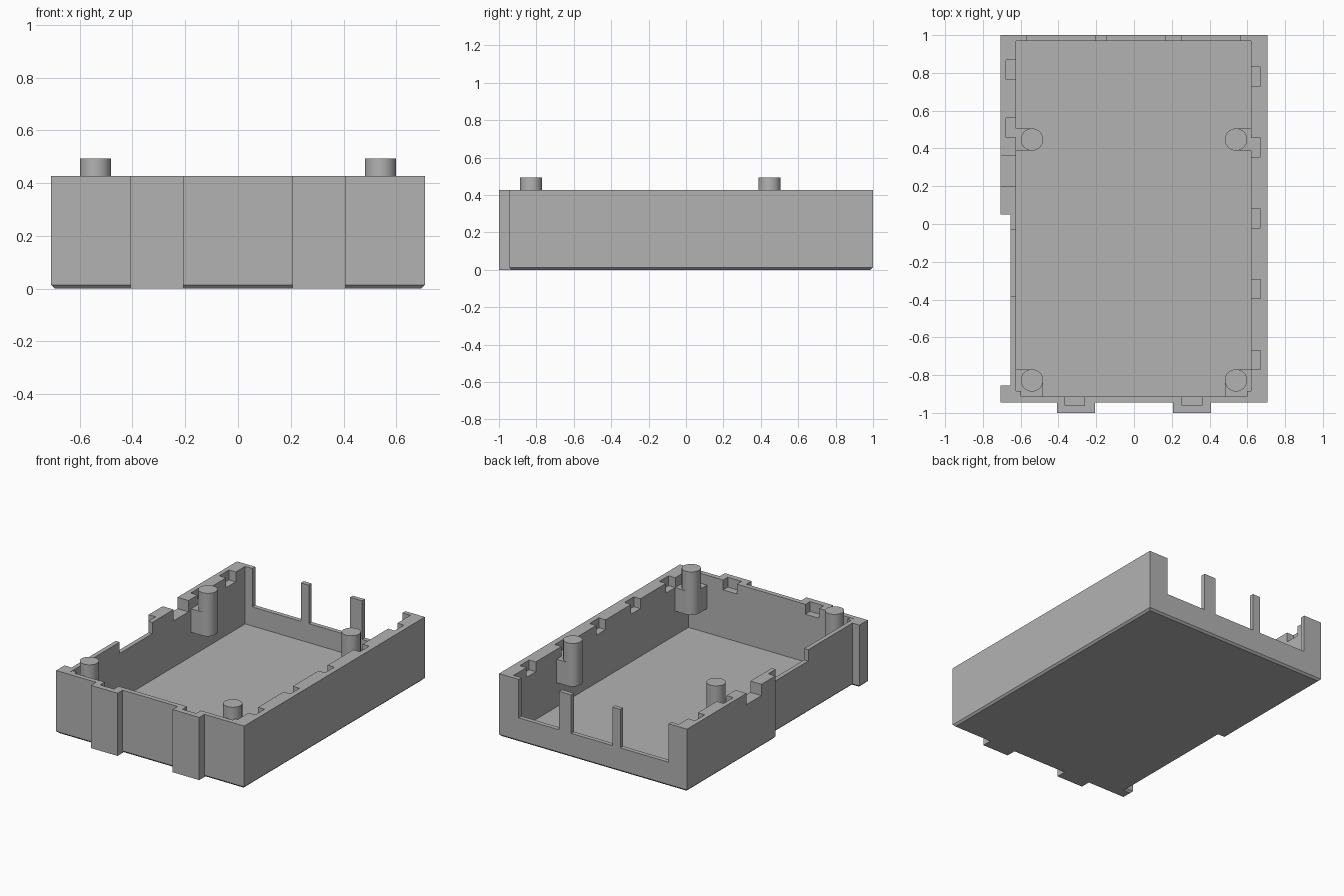
import bpy, bmesh
from math import radians, sin, cos

if "Cube" in bpy.data.objects:
    bpy.data.objects.remove(bpy.data.objects["Cube"])

grey = bpy.data.materials.new("mid grey")
grey.use_nodes = True
GREY = (0.45, 0.45, 0.45, 1)
grey.diffuse_color = GREY
grey.node_tree.nodes["Principled BSDF"].inputs["Base Color"].default_value = GREY

TOP = 0.427
LEDGE = 0.36
FLOOR = 0.035


def prism(name, outline, z0, z1, chamfer=0):
    """Extrude a flat outline upward, optionally chamfering its bottom rim."""
    bm = bmesh.new()
    base = bm.faces.new([bm.verts.new((x, y, z0)) for x, y in outline])
    ext = bmesh.ops.extrude_face_region(bm, geom=[base], use_keep_orig=True)
    for v in ext["geom"]:
        if isinstance(v, bmesh.types.BMVert):
            v.co.z = z1
    bmesh.ops.recalc_face_normals(bm, faces=bm.faces[:])
    if chamfer:
        rim = [e for e in bm.edges if all(abs(v.co.z - z0) < 1e-5 for v in e.verts)]
        bmesh.ops.bevel(bm, geom=rim, offset=chamfer, segments=1, affect='EDGES')
    mesh = bpy.data.meshes.new(name)
    bm.to_mesh(mesh)
    bm.free()
    mesh.materials.append(grey)
    ob = bpy.data.objects.new(name, mesh)
    bpy.context.collection.objects.link(ob)
    return ob


def box(name, x0, x1, y0, y1, z0, z1):
    return prism(name, [(x0, y0), (x1, y0), (x1, y1), (x0, y1)], z0, z1)


def combine(target, tool, operation):
    """Apply a boolean and discard the tool."""
    bpy.context.view_layer.objects.active = target
    mod = target.modifiers.new("combine", 'BOOLEAN')
    mod.operation = operation
    mod.solver = 'EXACT'
    mod.object = tool
    bpy.ops.object.modifier_apply(modifier=mod.name)
    bpy.data.objects.remove(tool)


def cut(*bounds):
    combine(tray, box("cutter", *bounds), 'DIFFERENCE')


def arc(cx, cy, r, a0, a1, steps):
    angles = [radians(a0 + (a1 - a0) * i / steps) for i in range(steps + 1)]
    return [(cx + r * cos(a), cy + r * sin(a)) for a in angles]


# Tray body with a recess in the right-hand side
tray = prism("tray", [(-0.708, -0.945), (0.708, -0.945), (0.708, 1), (-0.708, 1),
                      (-0.708, 0.05), (-0.655, 0.05), (-0.655, -0.855),
                      (-0.708, -0.855)], 0, TOP, 0.013)

# Front ribs
for s in (-1, 1):
    x0, x1 = sorted((s * 0.207, s * 0.408))
    combine(tray, box("rib", x0, x1, -1, -0.925, 0, TOP), 'UNION')

# Inner cavity
cut(-0.625, 0.62, -0.912, 0.97, FLOOR, 1)

# Openings in the back wall, leaving two slim posts
for x0, x1 in ((-0.57, -0.205), (-0.145, 0.165), (0.255, 0.56)):
    cut(x0, x1, 0.95, 1.1, 0.165, 1)

# Lowered stretches of the right-hand wall
for y0, y1 in ((0.2, 0.36), (-0.38, -0.03)):
    cut(-0.8, -0.6, y0, y1, 0.35, 1)

# Snap notches along the wall tops
for y in (0.78, 0.405, 0.03, -0.345, -0.72):
    cut(0.6, 0.67, y - 0.05, y + 0.05, LEDGE, 1)
for y in (0.817, 0.51):
    cut(-0.677, -0.6, y - 0.052, y + 0.052, LEDGE, 1)
for x in (-0.313, 0.307):
    cut(x - 0.052, x + 0.052, -0.962, -0.9, LEDGE, 1)

# Pegs on wall brackets
R = 0.059
WALL = -0.63
PX = -0.54
for s, side in ((-1, "left"), (1, "right")):
    for py, place in ((-0.828, "front"), (0.447, "back")):
        if place == "front":
            shape = [(WALL, -0.92), (PX + R, -0.92)] + arc(PX, py, R, 0, 90, 10)
            shape.append((WALL, py + R))
        else:
            shape = [(WALL, py - R)] + arc(PX, py, R, -90, 90, 20) + [(WALL, py + R)]
        bracket = prism(f"{place}_{side}_bracket", [(-s * x, y) for x, y in shape], 0.2, LEDGE)
        ring = arc(-s * PX, py, R, 0, 360, 40)[:-1]
        peg = prism(f"{place}_{side}_peg", ring, LEDGE - 0.005, 0.493)
        for ob in (bracket, peg):
            bpy.ops.object.select_all(action='DESELECT')
            ob.select_set(True)
            bpy.context.view_layer.objects.active = ob
            bpy.ops.object.shade_smooth_by_angle(angle=radians(30))
    # Small stop in the front corner
    x0, x1 = sorted((s * 0.597, s * 0.63))
    box(f"{side}_corner_stop", x0, x1, -0.92, -0.885, LEDGE - 0.01, TOP - 0.002)
